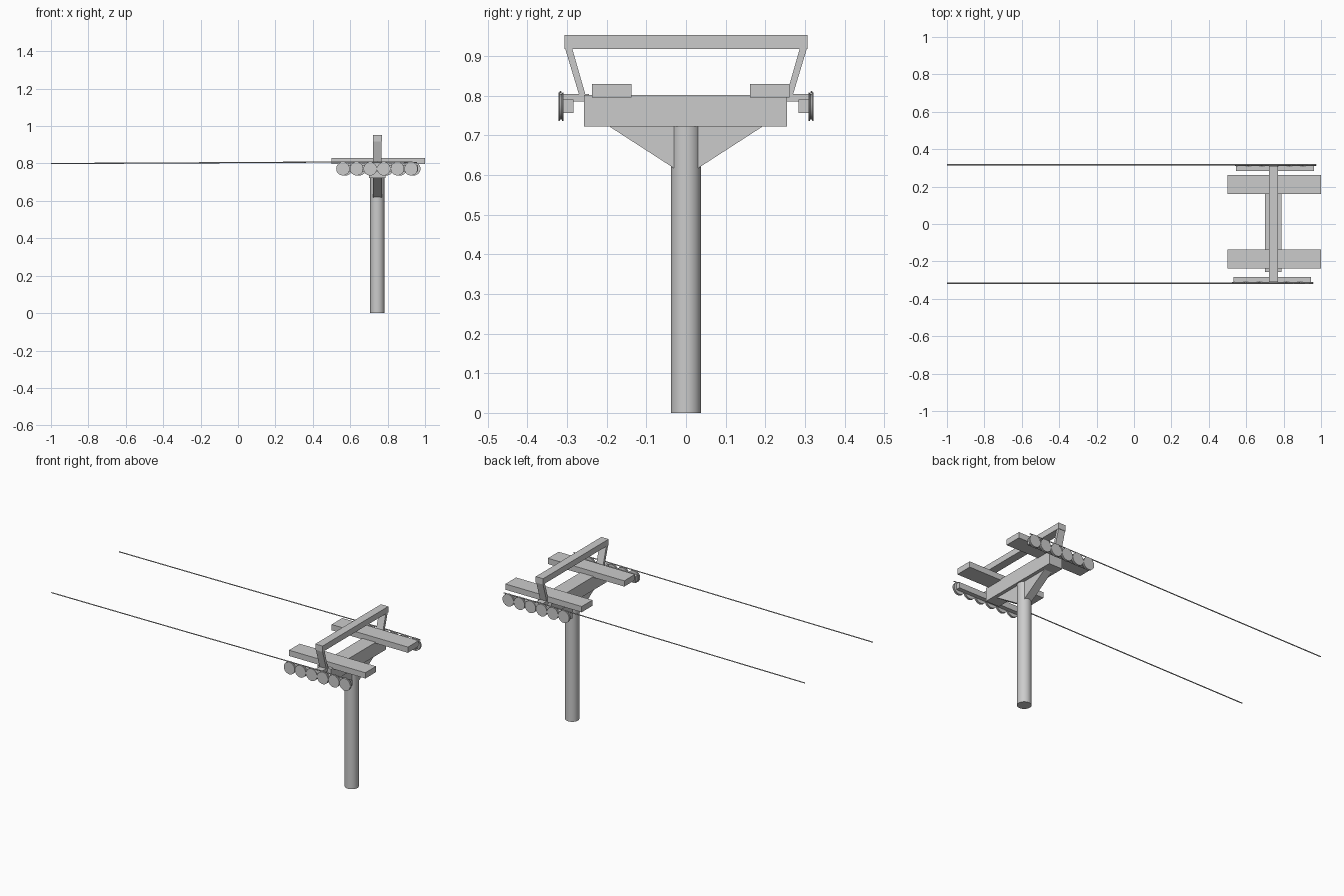
import bpy, bmesh, math
from mathutils import Vector

if "Cube" in bpy.data.objects:
    bpy.data.objects.remove(bpy.data.objects["Cube"])

CX = 0.745  # tower centre line


def make(name, bm, smooth=False):
    bmesh.ops.recalc_face_normals(bm, faces=bm.faces)
    me = bpy.data.meshes.new(name)
    bm.to_mesh(me)
    bm.free()
    ob = bpy.data.objects.new(name, me)
    bpy.context.collection.objects.link(ob)
    if smooth:
        bpy.context.view_layer.objects.active = ob
        ob.select_set(True)
        bpy.ops.object.shade_smooth_by_angle(angle=math.radians(35))
        ob.select_set(False)
    return ob


def prism(name, profile, x0, x1):
    """Extrude a (y, z) outline along x."""
    bm = bmesh.new()
    f = bm.faces.new([bm.verts.new((x0, y, z)) for y, z in profile])
    ext = bmesh.ops.extrude_face_region(bm, geom=[f])
    bmesh.ops.translate(bm, vec=(x1 - x0, 0, 0),
                        verts=[v for v in ext["geom"] if isinstance(v, bmesh.types.BMVert)])
    return make(name, bm)


def box(name, x, y, z):
    return prism(name, [(y[0], z[0]), (y[1], z[0]), (y[1], z[1]), (y[0], z[1])], *x)


def lathe(name, profile, centre, axis, steps=32):
    """Spin (radius, offset) points around an axis through centre."""
    bm = bmesh.new()
    verts = [bm.verts.new((r, 0, h)) for r, h in profile]
    edges = [bm.edges.new(p) for p in zip(verts, verts[1:])]
    bmesh.ops.spin(bm, geom=verts + edges, cent=(0, 0, 0), axis=(0, 0, 1),
                   angle=math.tau, steps=steps)
    bmesh.ops.remove_doubles(bm, verts=bm.verts, dist=1e-5)
    rot = Vector((0, 0, 1)).rotation_difference(Vector(axis)).to_matrix()
    bmesh.ops.rotate(bm, verts=bm.verts, matrix=rot)
    bmesh.ops.translate(bm, verts=bm.verts, vec=centre)
    return make(name, bm, True)


# Pole with beam and gussets
lathe("pole", [(0, 0), (0.038, 0), (0.038, 0.724), (0, 0.724)], (CX, 0, 0), (0, 0, 1))
box("cross_beam", (CX - 0.044, CX + 0.044), (-0.257, 0.255), (0.722, 0.802))
for s, side in ((-1, "front"), (1, "back")):
    prism(side + "_gusset", [(s * 0.03, 0.617), (s * 0.194, 0.723), (s * 0.03, 0.723)],
          CX - 0.024, CX + 0.024)

# Work platforms
box("front_platform", (0.5, 1.0), (-0.237, -0.137), (0.796, 0.83))
box("back_platform", (0.5, 1.0), (0.161, 0.261), (0.796, 0.83))

# Overhead lifting frame
box("lifting_bar", (CX - 0.024, CX + 0.024), (-0.307, 0.307), (0.918, 0.953))
for s, side in ((-1, "front"), (1, "back")):
    prism(side + "_frame_leg", [(s * 0.307, 0.926), (s * 0.289, 0.926),
          (s * 0.252, 0.797), (s * 0.268, 0.797)], CX - 0.022, CX + 0.022)
    box(side + "_bracket", (CX - 0.022, CX + 0.022),
        sorted((s * 0.245, s * 0.312)), (0.785, 0.805))

# Wheel trains and ropes
WHEEL = [(0, -0.0065), (0.036, -0.0065), (0.036, -0.0035), (0.032, -0.002),
         (0.032, 0.002), (0.036, 0.0035), (0.036, 0.0065), (0, 0.0065)]
for s, side, dx in ((-1, "front", 0.0), (1, "back", 0.015)):
    y = s * 0.3155
    box(side + "_wheel_beam", (0.531 + dx, 0.947 + dx),
        sorted((s * 0.284, s * 0.311)), (0.757, 0.791))
    for i in range(6):
        lathe(f"{side}_wheel_{i + 1}", WHEEL, (0.561 + dx + i * 0.0728, y, 0.772), (0, 1, 0), 24)
    cu = bpy.data.curves.new(side + "_rope", "CURVE")
    cu.dimensions = "3D"
    cu.bevel_depth = 0.003
    cu.bevel_resolution = 2
    cu.use_fill_caps = True
    pts = [(-1, 0.8), (-0.4, 0.8025), (0.1, 0.8055), (0.53 + dx, 0.808),
           (CX + dx, 0.809), (0.957 + dx, 0.806)]
    sp = cu.splines.new("POLY")
    sp.points.add(len(pts) - 1)
    for p, (x, z) in zip(sp.points, pts):
        p.co = (x, s * 0.3165, z, 1)
    ob = bpy.data.objects.new(side + "_rope", cu)
    bpy.context.collection.objects.link(ob)
